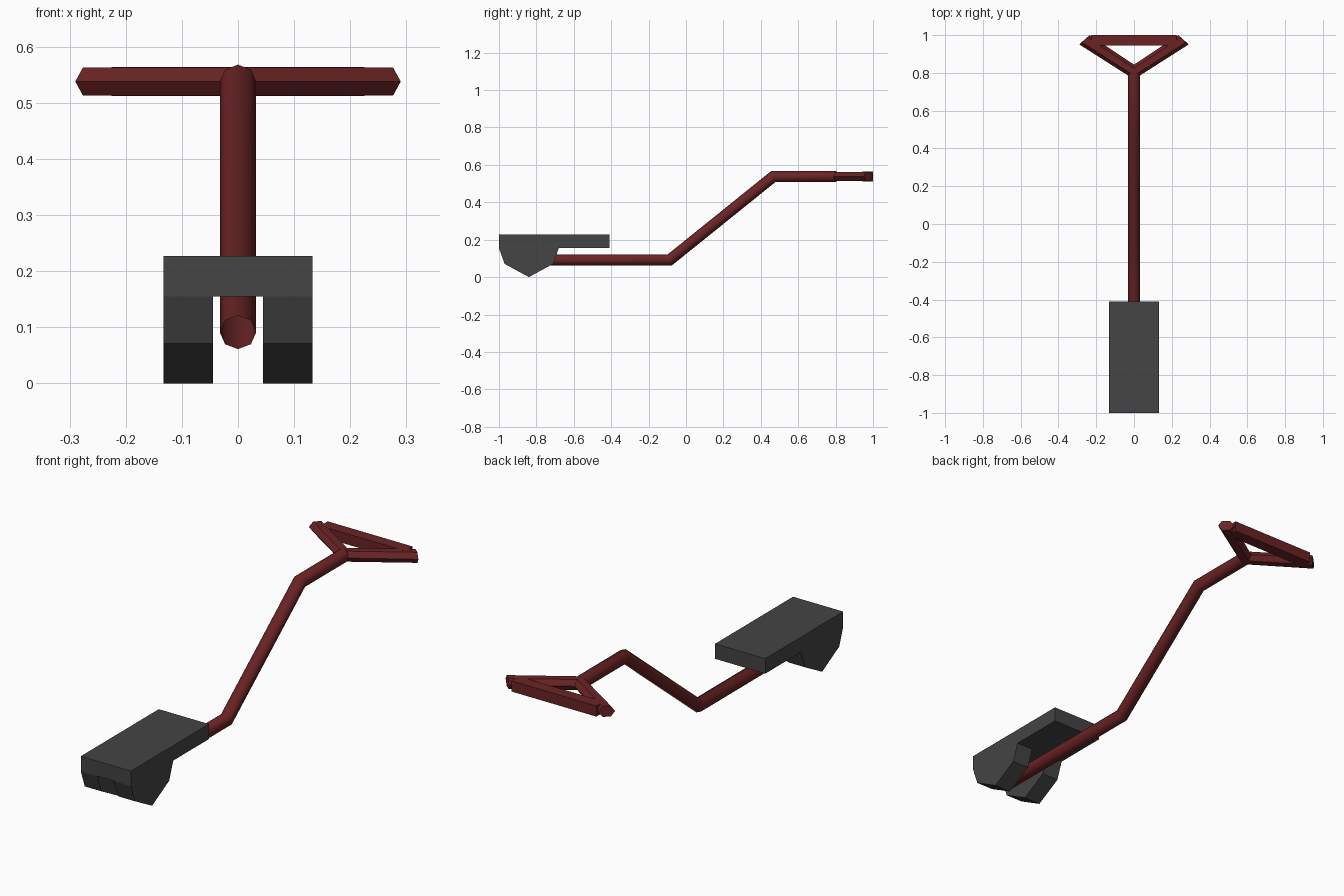
import bpy, bmesh, math
from mathutils import Vector

if "Cube" in bpy.data.objects:
    bpy.data.objects.remove(bpy.data.objects["Cube"])


def material(name, rgb):
    m = bpy.data.materials.new(name)
    m.diffuse_color = (*rgb, 1)
    m.use_nodes = True
    m.node_tree.nodes["Principled BSDF"].inputs["Base Color"].default_value = m.diffuse_color
    return m


RED = material("dark red", (0.145, 0.017, 0.018))
GREY = material("charcoal grey", (0.058, 0.058, 0.058))


def make(name, rings, mat, caps=True, smooth=0):
    """Bridge matching rings of points into a tube or prism."""
    bm = bmesh.new()
    loops = [[bm.verts.new(p) for p in r] for r in rings]
    n = len(loops[0])
    for a, b in zip(loops, loops[1:]):
        for i in range(n):
            j = (i + 1) % n
            bm.faces.new((a[i], a[j], b[j], b[i]))
    if caps:
        bm.faces.new(loops[0])
        bm.faces.new(loops[-1])
    bmesh.ops.recalc_face_normals(bm, faces=bm.faces)
    me = bpy.data.meshes.new(name)
    bm.to_mesh(me)
    bm.free()
    me.materials.append(mat)
    ob = bpy.data.objects.new(name, me)
    bpy.context.collection.objects.link(ob)
    if smooth:
        bpy.ops.object.select_all(action='DESELECT')
        ob.select_set(True)
        bpy.context.view_layer.objects.active = ob
        bpy.ops.object.shade_smooth_by_angle(angle=math.radians(smooth))
    return ob


def box(name, x, y, z, mat):
    rings = [[(px, y[0], z[0]), (px, y[1], z[0]), (px, y[1], z[1]), (px, y[0], z[1])] for px in x]
    return make(name, rings, mat)


# pedal pad and its two side cheeks
box("pedal_pad", (-0.133, 0.133), (-1.0, -0.41), (0.155, 0.227), GREY)
cheek = [(-1.0, 0.155), (-0.97, 0.071), (-0.84, 0.0), (-0.71, 0.071), (-0.68, 0.155)]
for side, s in (("left", -1), ("right", 1)):
    make(side + "_cheek", [[(s * x, y, z) for y, z in cheek] for x in (0.045, 0.133)], GREY)

# bent octagonal arm, mitred at its bends, open at the front
path = [(-0.9, 0.091), (-0.088, 0.091), (0.467, 0.538), (0.805, 0.538)]
pts = [Vector(p) for p in path]
rings = []
for i, p in enumerate(pts):
    d0 = (p - pts[i - 1]).normalized() if i else (pts[1] - p).normalized()
    d1 = (pts[i + 1] - p).normalized() if i < len(pts) - 1 else d0
    t = (d0 + d1).normalized()
    k = 0.030 / t.dot(d0)
    ring = []
    for j in range(8):
        a = j * math.pi / 4
        ring.append((0.0325 * math.cos(a), p.x - t.y * k * math.sin(a), p.y + t.x * k * math.sin(a)))
    rings.append(ring)
make("bent_arm", rings, RED, caps=False, smooth=50)

# V-shaped hexagonal fork of the handle: each ring spans an outer to an inner point
hexagon = [(0, 0), (0.25, 1), (0.75, 1), (1, 0), (0.75, -1), (0.25, -1)]
spans = [((-0.29, 0.951), (-0.235, 1.0)), ((0, 0.766), (0, 0.844)), ((0.29, 0.951), (0.235, 1.0))]
rings = [[(o[0] + (n[0] - o[0]) * f, o[1] + (n[1] - o[1]) * f, 0.538 + 0.0252 * z)
          for f, z in hexagon] for o, n in spans]
make("handle_fork", rings, RED)

# straight grip bar closing the triangle
box("grip_bar", (-0.225, 0.225), (0.944, 1.0), (0.5125, 0.5635), RED)
